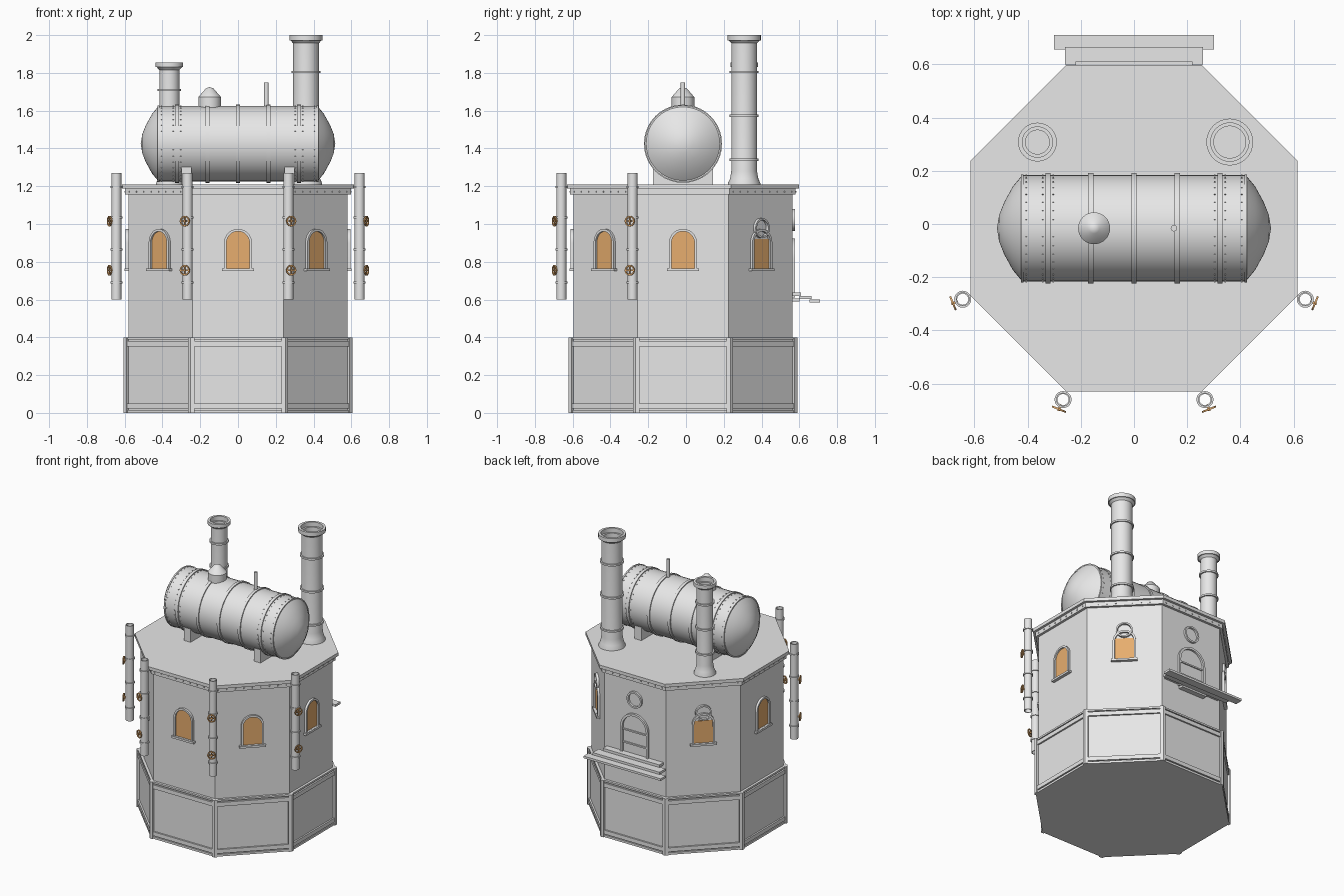
import bpy, bmesh, math
from mathutils import Matrix, Vector

if "Cube" in bpy.data.objects:
    bpy.data.objects.remove(bpy.data.objects["Cube"])

CY = -0.016                      # y of the octagon's centre
T8 = math.tan(math.pi / 8)


def material(name, rgb):
    m = bpy.data.materials.new(name)
    m.diffuse_color = (*rgb, 1)
    m.use_nodes = True
    m.node_tree.nodes["Principled BSDF"].inputs["Base Color"].default_value = m.diffuse_color
    return m


GREY = material("plain grey", (0.8, 0.8, 0.8))
ORANGE = material("warm orange", (0.87, 0.46, 0.17))


def finish(name, bm, mat=GREY, matrix=Matrix()):
    bmesh.ops.remove_doubles(bm, verts=bm.verts, dist=0.00005)
    bmesh.ops.recalc_face_normals(bm, faces=bm.faces)
    for f in bm.faces:
        f.smooth = True
    for e in bm.edges:
        e.smooth = e.calc_face_angle(0) < 0.55
    me = bpy.data.meshes.new(name)
    bm.to_mesh(me)
    bm.free()
    me.materials.append(mat)
    ob = bpy.data.objects.new(name, me)
    ob.matrix_world = matrix
    bpy.context.collection.objects.link(ob)
    return ob


def add_box(bm, x0, x1, y0, y1, z0, z1):
    m = Matrix.Translation(((x0 + x1) / 2, (y0 + y1) / 2, (z0 + z1) / 2))
    bmesh.ops.create_cube(bm, size=1, matrix=m @ Matrix.Diagonal((x1 - x0, y1 - y0, z1 - z0, 1)))


def boxes(name, items, mat=GREY, matrix=Matrix()):
    bm = bmesh.new()
    for b in items:
        add_box(bm, *b)
    return finish(name, bm, mat, matrix)


def add_lathe(bm, profile, seg=32, phase=0.0):
    rings = []
    for r, z in profile:
        rings.append([bm.verts.new((r * math.cos(phase + math.tau * i / seg),
                                    r * math.sin(phase + math.tau * i / seg), z)) for i in range(seg)])
    for a, b in zip(rings, rings[1:]):
        for i in range(seg):
            j = (i + 1) % seg
            bm.faces.new((a[i], a[j], b[j], b[i]))


def lathe(name, profiles, matrix, seg=32, phase=0.0):
    bm = bmesh.new()
    for p in profiles:
        add_lathe(bm, p, seg, phase)
    return finish(name, bm, GREY, matrix)


def hoop(r_in, r_out, z, h):
    return [(r_in, z - h), (r_out, z - h), (r_out, z + h), (r_in, z + h), (r_in, z - h)]


def add_plate(bm, pts, y0, y1):
    a, b = ([bm.verts.new((x, y, z)) for x, z in pts] for y in (y0, y1))
    bm.faces.new(a)
    bm.faces.new(b)
    for i in range(len(pts)):
        j = (i + 1) % len(pts)
        bm.faces.new((a[i], a[j], b[j], b[i]))


def add_frame(bm, outer, inner, y0, y1):
    loops = [[bm.verts.new((x, y, z)) for x, z in p]
             for p, y in ((outer, y0), (outer, y1), (inner, y1), (inner, y0))]
    n = len(outer)
    for a, b in zip(loops, loops[1:] + loops[:1]):
        for i in range(n):
            j = (i + 1) % n
            bm.faces.new((a[i], a[j], b[j], b[i]))


def arch(w, z0, spring):
    return [(-w, z0)] + [(-w * math.cos(math.pi * i / 16), spring + w * math.sin(math.pi * i / 16))
                         for i in range(17)] + [(w, z0)]


def circle(r, z, n=28):
    return [(r * math.cos(math.tau * i / n), z + r * math.sin(math.tau * i / n)) for i in range(n)]


def face_matrix(angle):
    # local x along the wall, local y outward
    return Matrix.Translation((0, CY, 0)) @ Matrix.Rotation(math.radians(angle - 90), 4, 'Z')


# octagonal walls, base and roof
def octagon(name, profile):
    k = 1 / math.cos(math.pi / 8)
    pts = [(0, profile[0][1])] + [(a * k, z) for a, z in profile] + [(0, profile[-1][1])]
    return lathe(name, [pts], Matrix.Translation((0, CY, 0)), 8, math.pi / 8)


octagon("walls", [(0.58, 0.3), (0.58, 1.18)])
octagon("base", [(0.597, 0.0), (0.597, 0.015), (0.588, 0.015), (0.588, 0.388), (0.597, 0.388), (0.597, 0.4)])
octagon("roof", [(0.597, 1.155), (0.597, 1.187), (0.614, 1.187), (0.614, 1.21)])

for k in range(8):
    ang = k * 45
    M = face_matrix(ang)
    e = 0.605 * T8
    # base panel frame
    boxes("base_frame", [(-e, -e + 0.02, 0.57, 0.605, 0, 0.4), (e - 0.02, e, 0.57, 0.605, 0, 0.4),
                         (-e, e, 0.57, 0.599, 0.352, 0.38), (-e, e, 0.57, 0.599, 0.022, 0.05)], GREY, M)
    # roof edge rivets
    boxes("roof_rivets", [(x * 0.055 - 0.004, x * 0.055 + 0.004, 0.595, 0.601, 1.167, 1.175)
                          for x in range(-4, 5)], GREY, M)
    if ang == 90:
        continue
    # windows; the two rear diagonals carry a round vent over the arch
    vent = ang in (45, 135)
    bm = bmesh.new()
    add_frame(bm, arch(0.074, 0.757, 0.9), arch(0.061, 0.765, 0.9), 0.57, 0.595)
    add_box(bm, -0.085, 0.085, 0.57, 0.602, 0.75, 0.764)
    finish("window_frame", bm, GREY, M)
    bm = bmesh.new()
    glass = [(-0.063, 0.76), (-0.063, 0.922), (0.063, 0.922), (0.063, 0.76)] if vent else arch(0.063, 0.76, 0.9)
    if vent:
        glass = [(-0.063, 0.76), (-0.06, 0.92), (0.06, 0.92), (0.063, 0.76)]
    add_plate(bm, glass, 0.577, 0.584)
    finish("window_pane", bm, ORANGE, M)
    if vent:
        bm = bmesh.new()
        add_frame(bm, circle(0.053, 0.978), circle(0.043, 0.978), 0.57, 0.597)
        finish("vent_ring", bm, GREY, M)

# rear door, round opening and steps
M = face_matrix(90)
bm = bmesh.new()
add_frame(bm, arch(0.108, 0.61, 0.815), arch(0.092, 0.62, 0.815), 0.57, 0.594)
add_frame(bm, circle(0.058, 1.022), circle(0.046, 1.022), 0.57, 0.594)
add_box(bm, -0.095, 0.095, 0.57, 0.588, 0.79, 0.8)
add_box(bm, -0.095, 0.095, 0.57, 0.588, 0.7, 0.71)
finish("rear_door_frame", bm, GREY, M)
boxes("rear_steps", [(-0.22, 0.22, 0.555, 0.61, 0.62, 0.638), (-0.26, 0.26, 0.6, 0.665, 0.602, 0.618),
                     (-0.3, 0.3, 0.655, 0.71, 0.585, 0.6), (-0.1, 0.1, 0.555, 0.6, 0.59, 0.605)])

# horizontal tank with hoops
TM = Matrix.Translation((0, CY, 1.425)) @ Matrix.Rotation(math.pi / 2, 4, 'Y')
half = [(0.2, 0.42), (0.158, 0.455), (0.098, 0.488), (0.05, 0.507), (0, 0.515)]
lathe("tank", [[(r, -z) for r, z in reversed(half)] + half], TM, 40)
lathe("tank_hoops", [hoop(0.195, 0.207, x, 0.01) for x in (-0.323, -0.162, 0, 0.162, 0.323)]
      + [hoop(0.195, 0.203, x, 0.005) for x in (-0.42, 0.42)], TM, 40)
bm = bmesh.new()
for x in (-0.405, -0.343, -0.303, 0.303, 0.343, 0.405):
    for i in range(36):
        m = Matrix.Rotation(math.tau * i / 36, 4, 'Z') @ Matrix.Translation((0.2, 0, x))
        bmesh.ops.create_cube(bm, size=0.006, matrix=m)
finish("tank_rivets", bm, GREY, TM)
for s in (-1, 1):
    boxes("tank_saddle", [(s * 0.272 - 0.026, s * 0.272 + 0.026, CY - 0.16, CY + 0.16, 1.2, 1.303)])

# dome and thin vent pipe on the tank
lathe("tank_dome", [[(0, 1.58), (0.06, 1.58), (0.06, 1.672), (0.02, 1.718), (0, 1.725)]],
      Matrix.Translation((-0.15, CY, 0)))
lathe("tank_vent", [[(0, 1.6), (0.012, 1.6), (0.012, 1.75), (0, 1.75)]],
      Matrix.Translation((0.15, CY, 0)), 12)


# chimneys with flared foot, hoops and cap
def chimney(name, x, y, r, top, cap_h, hoops):
    c, w = r + 0.02, r + 0.004
    stack = [(0, 1.2), (c - 0.002, 1.2), (c - 0.002, 1.215), (r + 0.007, 1.24), (r, 1.28),
             (r, top - cap_h - 0.015), (c - 0.006, top - cap_h), (c, top - cap_h), (c, top), (w, top),
             (w, top - 0.03), (r - 0.008, top - 0.03), (r - 0.008, 1.25), (0, 1.25)]
    lathe(name, [stack] + [hoop(r - 0.005, r + 0.009, z, 0.006) for z in hoops],
          Matrix.Translation((x, y, 0)))


chimney("tall_chimney", 0.36, 0.308, 0.068, 2.0, 0.028, (1.34, 1.573, 1.805))
chimney("short_chimney", -0.363, 0.308, 0.053, 1.855, 0.025, (1.36, 1.535, 1.71))

# corner pipes with valve wheels
for ang in (-22.5, -67.5, -112.5, -157.5):
    a = math.radians(ang)
    px, py = 0.697 * math.cos(a), CY + 0.697 * math.sin(a)
    tube = [(0.021, 0.6), (0.026, 0.6), (0.026, 1.27), (0.021, 1.27), (0.021, 0.6)]
    lathe("corner_pipe", [tube] + [hoop(0.023, 0.032, z, 0.005) for z in (0.69, 0.865, 1.035, 1.195)],
          Matrix.Translation((px, py, 0)), 20)
    W = Matrix.Translation((px, py, 0)) @ Matrix.Rotation(a - math.pi / 2, 4, 'Z')
    for z in (0.755, 1.015):
        bm = bmesh.new()
        add_frame(bm, circle(0.028, z, 20), circle(0.021, z, 20), 0.036, 0.043)
        add_box(bm, -0.023, 0.023, 0.037, 0.042, z - 0.003, z + 0.003)
        add_box(bm, -0.003, 0.003, 0.037, 0.042, z - 0.023, z + 0.023)
        add_box(bm, -0.005, 0.005, 0.02, 0.046, z - 0.005, z + 0.005)
        finish("valve_wheel", bm, ORANGE, W)
